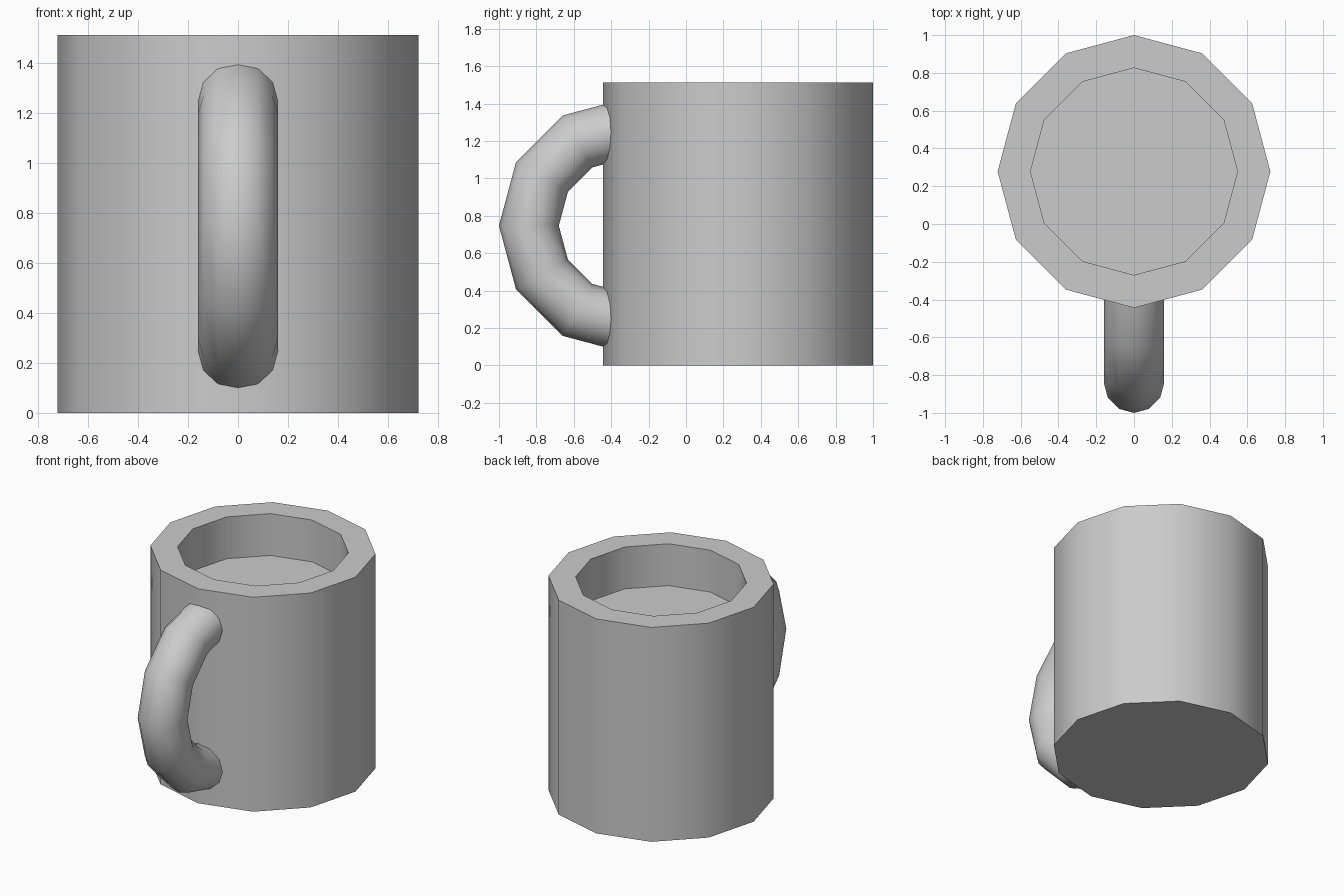
import bpy, bmesh
from math import pi, cos, radians
from mathutils import Matrix, Vector

if "Cube" in bpy.data.objects:
    bpy.data.objects.remove(bpy.data.objects["Cube"])

SIDES = 12
BODY_Y, BODY_R, BODY_H = 0.278, 0.722, 1.512
RIM, DEPTH = 0.18, 0.295


def finish(name, bm):
    bmesh.ops.recalc_face_normals(bm, faces=bm.faces)
    mesh = bpy.data.meshes.new(name)
    bm.to_mesh(mesh)
    bm.free()
    obj = bpy.data.objects.new(name, mesh)
    bpy.context.collection.objects.link(obj)
    bpy.ops.object.select_all(action='DESELECT')
    obj.select_set(True)
    bpy.context.view_layer.objects.active = obj
    bpy.ops.object.shade_smooth_by_angle(angle=radians(40))
    return obj


# mug body: 12-sided cylinder, thick rim, shallow recess
bm = bmesh.new()
bmesh.ops.create_cone(bm, cap_ends=True, segments=SIDES, radius1=BODY_R,
                      radius2=BODY_R, depth=BODY_H,
                      matrix=Matrix.Translation((0, BODY_Y, BODY_H / 2)))
bm.normal_update()
top = max(bm.faces, key=lambda f: f.calc_center_median().z)
bmesh.ops.inset_region(bm, faces=[top], thickness=RIM * cos(pi / SIDES))
floor = bmesh.ops.extrude_discrete_faces(bm, faces=[top])["faces"][0]
bmesh.ops.translate(bm, verts=floor.verts, vec=(0, 0, -DEPTH))
finish("mug_body", bm)

# handle: half ring with its ends buried in the wall
HANDLE_C = Vector((0, -0.32, 0.747))
MAJOR, MINOR = 0.52, 0.16
bm = bmesh.new()
start = Matrix.Translation(HANDLE_C + Vector((0, 0, MAJOR))) @ Matrix.Rotation(pi / 2, 4, 'X')
bmesh.ops.create_circle(bm, segments=SIDES, radius=MINOR, matrix=start)
bmesh.ops.spin(bm, geom=bm.verts[:] + bm.edges[:], cent=HANDLE_C,
               axis=(1, 0, 0), angle=pi, steps=SIDES // 2)
bmesh.ops.holes_fill(bm, edges=[e for e in bm.edges if e.is_boundary], sides=SIDES)
finish("handle", bm)
